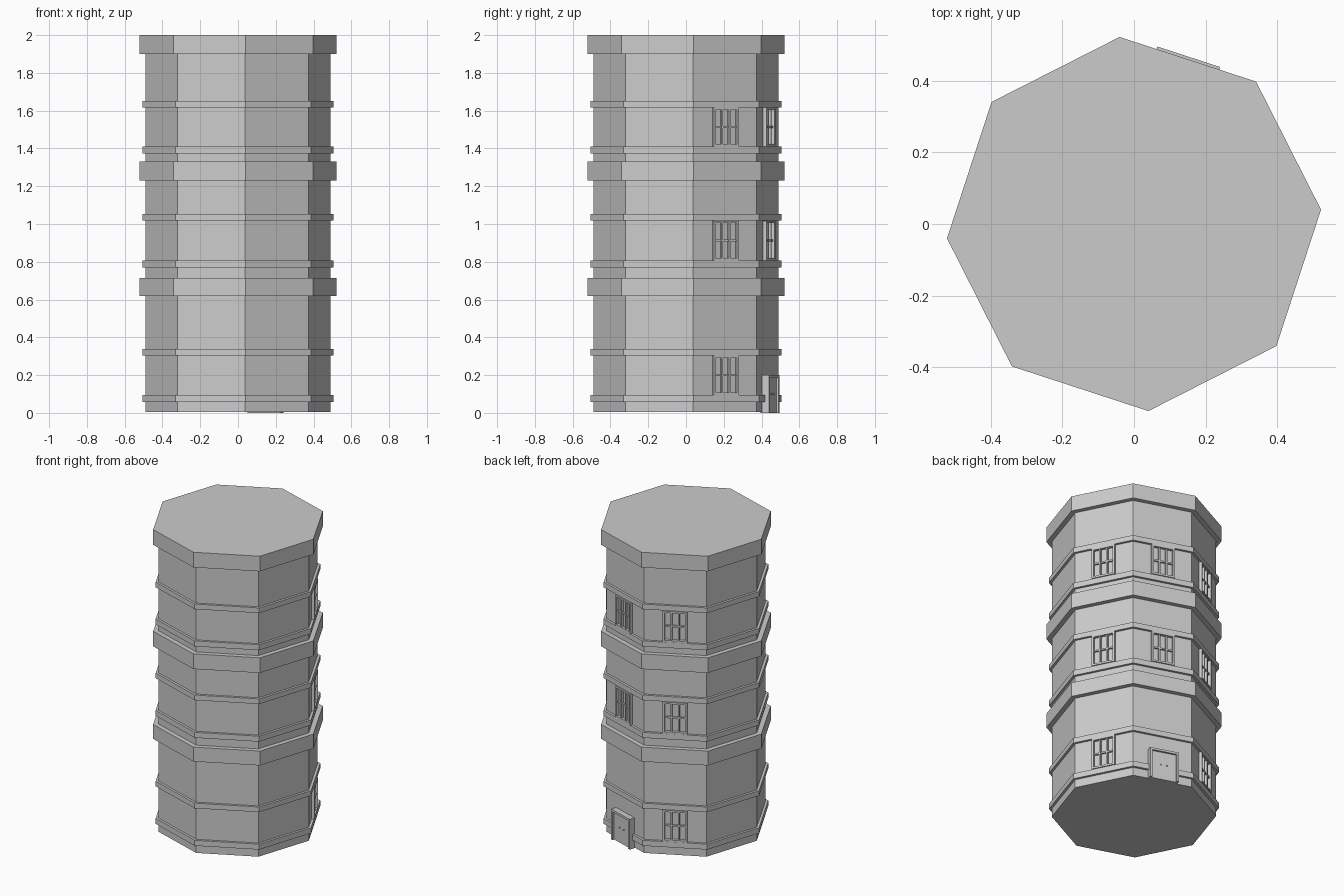
import bpy, bmesh, math
from mathutils import Matrix, Vector

cube = bpy.data.objects.get("Cube")
if cube:
    bpy.data.objects.remove(cube, do_unlink=True)

SIDES = 8
TURN = math.radians(4.4)
STEP = math.tau / SIDES
WALL_R = 0.4915
APOTHEM = WALL_R * math.cos(STEP / 2)

stone = bpy.data.materials.new("grey_stone")
stone.use_nodes = True
GREY = (0.6, 0.6, 0.6, 1)
stone.diffuse_color = GREY
stone.node_tree.nodes["Principled BSDF"].inputs["Base Color"].default_value = GREY


def finish(bm, name):
    mesh = bpy.data.meshes.new(name)
    bm.to_mesh(mesh)
    bm.free()
    mesh.materials.append(stone)
    obj = bpy.data.objects.new(name, mesh)
    bpy.context.collection.objects.link(obj)
    return obj


def prism(name, radius, z0, z1):
    """Upright octagonal block."""
    bm = bmesh.new()
    place = Matrix.Translation((0, 0, (z0 + z1) / 2)) @ Matrix.Rotation(TURN, 4, "Z")
    bmesh.ops.create_cone(bm, cap_ends=True, segments=SIDES, radius1=radius,
                          radius2=radius, depth=z1 - z0)
    # line the first corner up with the turn angle
    v = bm.verts[:][0].co
    fix = Matrix.Rotation(-math.atan2(v.y, v.x), 4, "Z")
    bmesh.ops.transform(bm, matrix=place @ fix, verts=bm.verts)
    return finish(bm, name)


def wall_frame(side):
    """Local axes on a wall: x outward, y along the wall, z up."""
    return (Matrix.Rotation(TURN + STEP * (side + 0.5), 4, "Z")
            @ Matrix.Translation((APOTHEM, 0, 0)))


def box(bm, frame, out, along, up):
    """Box spanning (low, high) ranges on the wall axes."""
    spans = (out, along, up)
    mid = Vector([(a + b) / 2 for a, b in spans])
    size = [b - a for a, b in spans]
    bmesh.ops.create_cube(bm, size=1, matrix=frame @ Matrix.Translation(mid)
                          @ Matrix.Diagonal((*size, 1)))


def surround(bm, frame, half, z0, z1, bar, depth, sill):
    """Two jambs, a head and an optional sill."""
    for s in (-1, 1):
        edges = sorted((s * half, s * (half - bar)))
        box(bm, frame, (-0.01, depth), edges, (z0, z1))
    inner = (bar - half, half - bar)
    box(bm, frame, (-0.01, depth), inner, (z1 - bar, z1))
    if sill:
        box(bm, frame, (-0.01, depth), inner, (z0, z0 + bar))


def window(name, side, z0, z1):
    bm = bmesh.new()
    frame = wall_frame(side)
    half, bar, thin = 0.074, 0.012, 0.005
    surround(bm, frame, half, z0, z1, bar, 0.019, True)
    mid = (z0 + z1) / 2
    # glazing bars
    for y in (-0.022, 0.022):
        box(bm, frame, (-0.01, 0.014), (y - thin, y + thin), (z0 + bar, z1 - bar))
    box(bm, frame, (-0.01, 0.011), (bar - half, half - bar), (mid - thin, mid + thin))
    return finish(bm, name)


# tower shaft
prism("tower_shaft", WALL_R, 0.004, 1.95)

# wide collars that close each storey
for name, z0, z1 in (("lower_collar", 0.62, 0.715),
                     ("middle_collar", 1.23, 1.33),
                     ("roof_collar", 1.9, 2.0)):
    prism(name, 0.5235, z0, z1)

# narrow bands below and above each row of windows, then the windows
storeys = (("ground", 0.058, 0.305), ("middle", 0.77, 1.018), ("upper", 1.373, 1.618))
for storey, low, high in storeys:
    prism(storey + "_sill_band", 0.508, low, low + 0.036)
    prism(storey + "_head_band", 0.508, high, high + 0.034)
    for side, label in ((0, "left"), (1, "back"), (2, "right")):
        if (storey, side) != ("ground", 1):
            window(f"{storey}_{label}_window", side, low + 0.038, high - 0.002)

# door surround
door = wall_frame(1)
bm = bmesh.new()
surround(bm, door, 0.092, 0, 0.2, 0.014, 0.037, False)
finish(bm, "door_frame")

# double door leaf
bm = bmesh.new()
box(bm, door, (-0.01, 0.024), (-0.079, 0.079), (0, 0.187))
finish(bm, "door_leaf")

# pair of knobs
bm = bmesh.new()
for y in (-0.02, 0.02):
    bmesh.ops.create_icosphere(bm, subdivisions=1, radius=0.005,
                               matrix=door @ Matrix.Translation((0.027, y, 0.1)))
finish(bm, "door_knobs")
